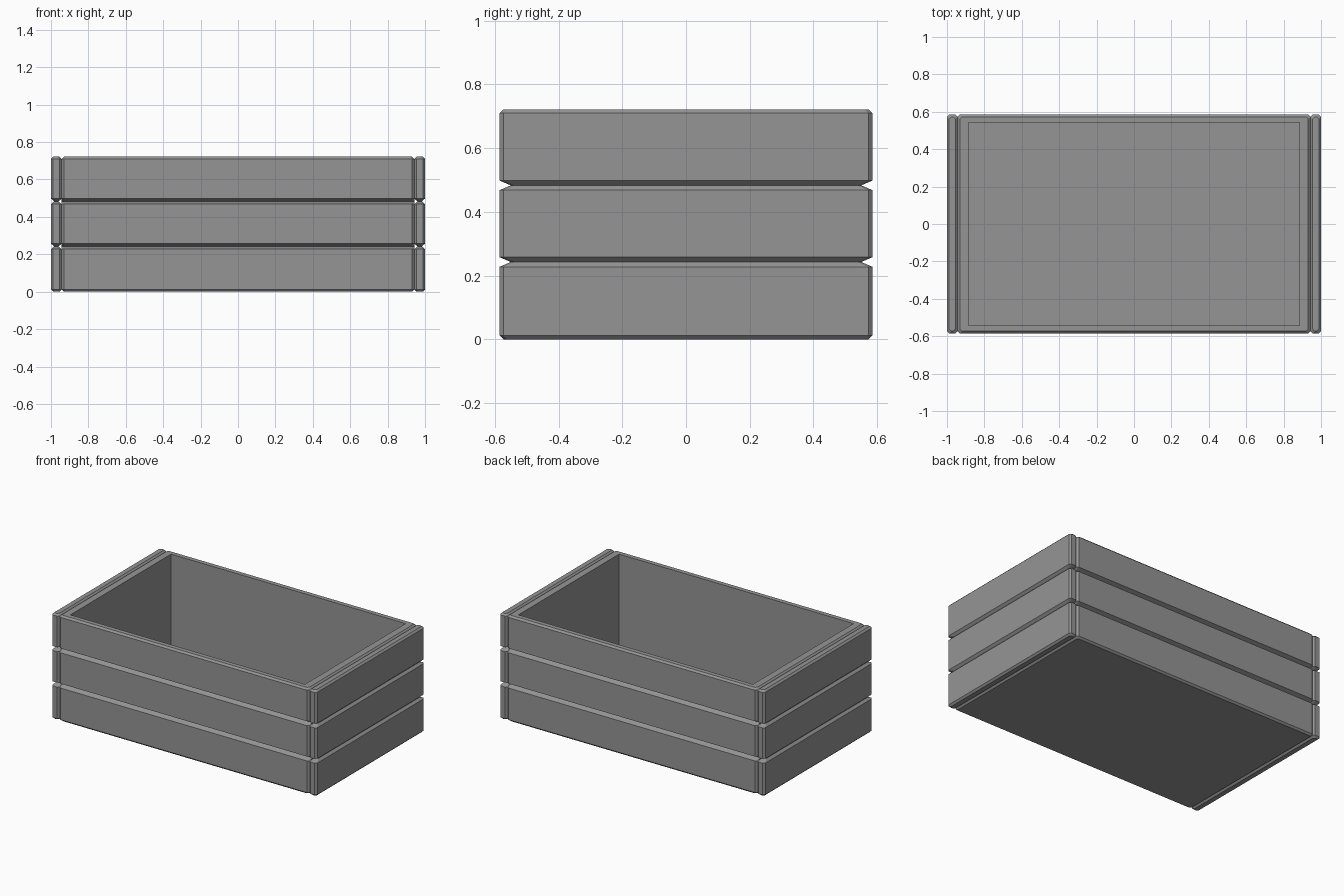
import bpy
import bmesh

cube = bpy.data.objects.get("Cube")
if cube:
    bpy.data.objects.remove(cube, do_unlink=True)

HEIGHT, HALF_X, HALF_Y = 0.722, 1.0, 0.585
SEAM_X = 0.943
BEVEL, GROOVE = 0.012, 0.015
PLANKS = 3

grey = bpy.data.materials.new("crate grey")
grey.use_nodes = True
grey.diffuse_color = (0.3, 0.3, 0.3, 1)
grey.node_tree.nodes["Principled BSDF"].inputs["Base Color"].default_value = (0.3, 0.3, 0.3, 1)


def ring(bm, z, hx, hy, c):
    """Rectangle with clipped corners."""
    pts = [(hx, hy - c), (hx - c, hy), (c - hx, hy), (-hx, hy - c),
           (-hx, c - hy), (c - hx, -hy), (hx - c, -hy), (hx, c - hy)]
    return [bm.verts.new((x, y, z)) for x, y in pts]


def loft(name, levels, x=0):
    """Skin a stack of rings and cap both ends."""
    bm = bmesh.new()
    rings = [ring(bm, *level) for level in levels]
    for a, b in zip(rings, rings[1:]):
        for i in range(len(a)):
            j = (i + 1) % len(a)
            bm.faces.new((a[i], a[j], b[j], b[i]))
    bm.faces.new(rings[0][::-1])
    bm.faces.new(rings[-1])
    bmesh.ops.remove_doubles(bm, verts=bm.verts, dist=0.0001)
    bmesh.ops.recalc_face_normals(bm, faces=bm.faces)
    mesh = bpy.data.meshes.new(name)
    bm.to_mesh(mesh)
    bm.free()
    mesh.materials.append(grey)
    obj = bpy.data.objects.new(name, mesh)
    obj.location.x = x
    bpy.context.collection.objects.link(obj)
    return obj


def plank_levels(hx, hy, groove_x, groove_y):
    """Outer rings: bevelled top and bottom, V grooves between planks."""
    levels = [(0, hx - BEVEL, hy - BEVEL, BEVEL), (BEVEL, hx, hy, BEVEL)]
    for i in range(1, PLANKS):
        z = HEIGHT * i / PLANKS + 0.002
        levels += [(z - GROOVE, hx, hy, BEVEL),
                   (z, hx - groove_x, hy - groove_y, BEVEL),
                   (z + GROOVE, hx, hy, BEVEL)]
    levels += [(HEIGHT - BEVEL, hx, hy, BEVEL),
               (HEIGHT, hx - BEVEL, hy - BEVEL, BEVEL)]
    return levels


# Hollow body: long planks, rim, inner walls and floor
inside_x, inside_y, floor_z = 0.885, 0.542, 0.04
body = plank_levels(SEAM_X, HALF_Y, 0, 0.035)
body += [(HEIGHT, inside_x, inside_y, 0), (floor_z, inside_x, inside_y, 0)]
loft("crate_body", body)

# End planks
half_thick = (HALF_X - SEAM_X) / 2
for side, name in ((1, "left_end_planks"), (-1, "right_end_planks")):
    loft(name, plank_levels(half_thick, HALF_Y, 0.016, 0.035),
         side * (SEAM_X + half_thick))
